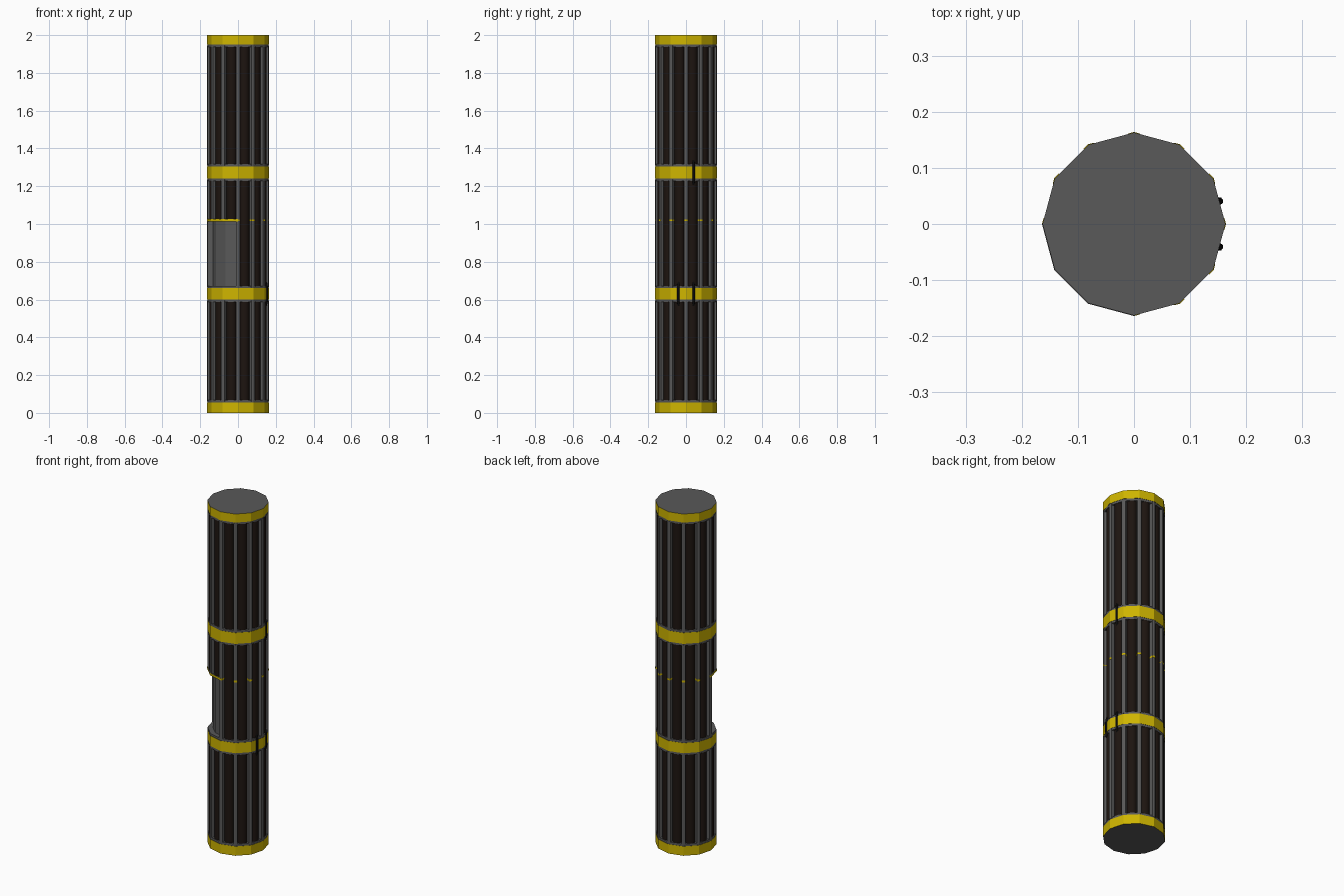
import bpy, bmesh
from math import cos, sin, radians, pi
from mathutils import Vector

if "Cube" in bpy.data.objects:
    bpy.data.objects.remove(bpy.data.objects["Cube"])

R, CORE = 0.163, 0.134      # outer and recessed radius of the 12-sided column
APO = R * cos(pi / 12)      # distance from axis to a facet


def material(name, rgb):
    m = bpy.data.materials.new(name)
    m.diffuse_color = (*rgb, 1)
    m.use_nodes = True
    m.node_tree.nodes["Principled BSDF"].inputs["Base Color"].default_value = m.diffuse_color
    return m


GREY = material("grey", (0.10, 0.10, 0.10))
YELLOW = material("yellow", (0.62, 0.46, 0.0))
DARK = material("dark", (0.012, 0.007, 0.005))
BLACK = material("black", (0.003, 0.003, 0.003))


def polar(r, deg):
    return Vector((r * cos(radians(deg)), r * sin(radians(deg))))


def prism(name, pts, z0, z1, side=GREY, cap=GREY, smooth=False):
    bm = bmesh.new()
    low = [bm.verts.new((p.x, p.y, z0)) for p in pts]
    high = [bm.verts.new((p.x, p.y, z1)) for p in pts]
    n = len(pts)
    bm.faces.new(low[::-1]).material_index = 1
    bm.faces.new(high).material_index = 1
    for i in range(n):
        f = bm.faces.new((low[i], low[(i + 1) % n], high[(i + 1) % n], high[i]))
        f.smooth = smooth
    me = bpy.data.meshes.new(name)
    bm.to_mesh(me)
    bm.free()
    me.materials.append(side)
    me.materials.append(cap)
    ob = bpy.data.objects.new(name, me)
    bpy.context.collection.objects.link(ob)
    return ob


def ring(r):
    return [polar(r, 30 * i) for i in range(12)]


def rib_points(deg, r, half=0.011):
    v = polar(r, deg)
    a = v + (polar(r, deg - 30) - v).normalized() * half
    b = v + (polar(r, deg + 30) - v).normalized() * half
    inner = polar(0.05, deg)
    side = (b - a) / 2
    return [inner - side, a, v, b, inner + side]


# Inner core
prism("core", ring(CORE), 0.03, 1.97)

# Yellow bands with thin grey rims beside them
bands = [(0, 0.055), (0.60, 0.66), (1.24, 1.305), (1.95, 2.0)]
for z0, z1 in bands:
    prism("band", ring(R), z0, z1, YELLOW)
    prism("band_rim", ring(R - 0.0015), max(z0 - 0.012, 0.01), min(z1 + 0.012, 1.99))

# Ribs on the corners and round dark tubes in the channels between them
SPLIT = 1.02
sections = [(0.06, 0.595), (0.665, 1.235), (1.31, 1.945)]
for k, (z0, z1) in enumerate(sections):
    for i in range(12):
        deg = 30 * i
        start = SPLIT if k == 1 and deg in (210, 240) else z0
        prism("rib", rib_points(deg, R), start, z1)
        mid = deg + 15
        start = SPLIT if k == 1 and 180 < mid < 270 else z0
        c = polar(APO - 0.0285, mid)
        prism("tube", [c + polar(0.027, 22.5 * j) for j in range(16)],
              start, z1, DARK, DARK, True)

# Thin yellow seam: on every rib, and unbroken above the open bay
for i in range(12):
    prism("rib_seam", rib_points(30 * i, R + 0.001), 1.015, 1.025, YELLOW, YELLOW)
bay = [Vector((0, 0))] + [polar(R + 0.001, a) for a in (180, 210, 240, 270)]
prism("bay_lintel", bay, 1.014, 1.026, YELLOW)

# Small cables bridging the bands on the right side
for deg, (z0, z1) in ((15, bands[1]), (-15, bands[1]), (15, bands[2])):
    cu = bpy.data.curves.new("bridge_cable", 'CURVE')
    cu.dimensions = '3D'
    cu.bevel_depth = 0.007
    cu.bevel_resolution = 2
    cu.use_fill_caps = True
    sp = cu.splines.new('POLY')
    path = [(APO - 0.02, z0 - 0.06), (APO - 0.003, z0 - 0.02), (APO, z0),
            (APO, z1), (APO - 0.003, z1 + 0.02), (APO - 0.02, z1 + 0.06)]
    sp.points.add(len(path) - 1)
    for pt, (r, z) in zip(sp.points, path):
        p = polar(r, deg)
        pt.co = (p.x, p.y, z, 1)
    cu.materials.append(BLACK)
    bpy.context.collection.objects.link(bpy.data.objects.new("bridge_cable", cu))
